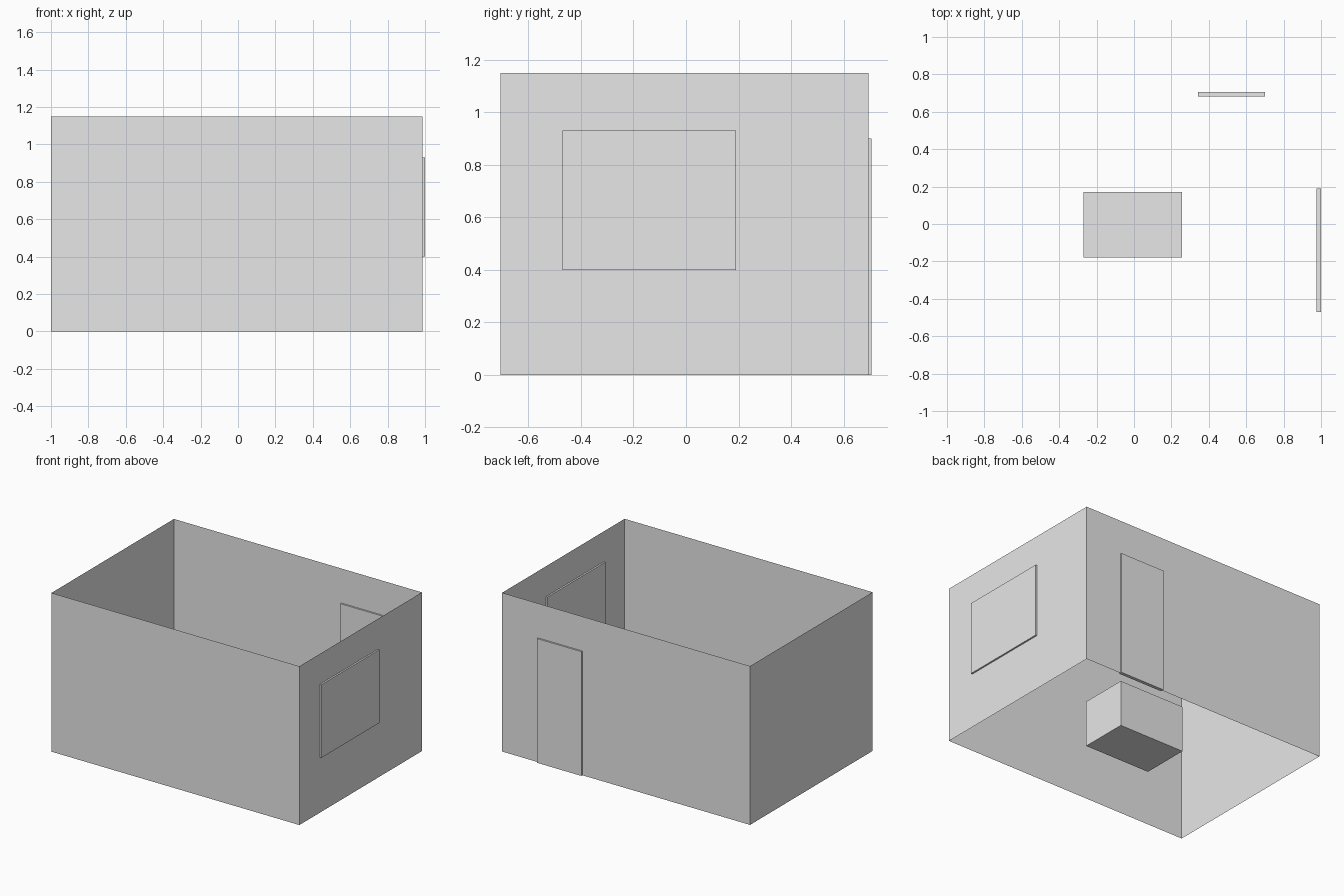
import bpy
import bmesh
from mathutils import Vector

default = bpy.data.objects.get("Cube")
if default:
    bpy.data.objects.remove(default, do_unlink=True)

# Single plain colour
grey = bpy.data.materials.new("plain_grey")
grey.use_nodes = True
colour = (0.8, 0.8, 0.8, 1)
grey.diffuse_color = colour
grey.node_tree.nodes["Principled BSDF"].inputs["Base Color"].default_value = colour


def box(name, low, high, open_ends=False):
    """Box between two corners; open_ends leaves out the top and bottom."""
    low, high = Vector(low), Vector(high)
    bm = bmesh.new()
    bmesh.ops.create_cube(bm, size=1)
    bmesh.ops.scale(bm, vec=high - low, verts=bm.verts)
    bmesh.ops.translate(bm, vec=(low + high) / 2, verts=bm.verts)
    if open_ends:
        ends = [f for f in bm.faces if abs(f.normal.z) > 0.5]
        bmesh.ops.delete(bm, geom=ends, context='FACES_ONLY')
    mesh = bpy.data.meshes.new(name)
    bm.to_mesh(mesh)
    bm.free()
    mesh.materials.append(grey)
    obj = bpy.data.objects.new(name, mesh)
    bpy.context.collection.objects.link(obj)
    return obj


WALL_X, WALL_Y = 0.987, 0.695   # planes holding the window and the door
HALF = 0.012                    # half thickness of the panels

# Thin room walls without floor or ceiling
box("room_walls", (-1, -0.707, 0), (WALL_X, WALL_Y, 1.15), open_ends=True)

# Panels set halfway through the walls
box("window", (WALL_X - HALF, -0.47, 0.4), (WALL_X + HALF, 0.19, 0.93))
box("door", (0.343, WALL_Y - HALF, 0), (0.7, WALL_Y + HALF, 0.9))

# Block table in the middle of the floor
box("table", (-0.27, -0.18, 0), (0.257, 0.172, 0.335))
